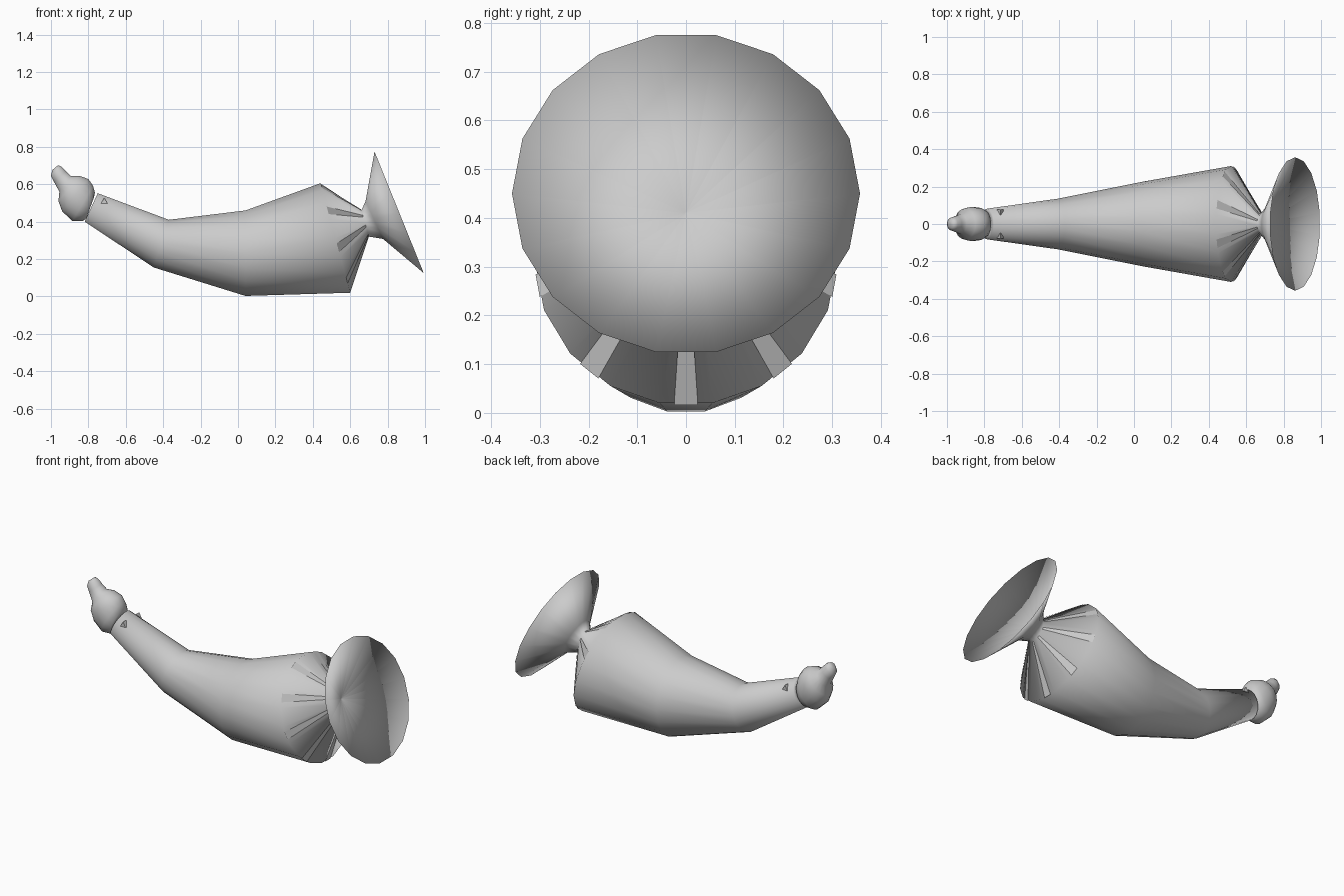
import bpy, bmesh, math
from mathutils import Vector

if "Cube" in bpy.data.objects:
    bpy.data.objects.remove(bpy.data.objects["Cube"])

SIDES = 18


def ring_point(ring, a, scale=1.0):
    """Point at angle a on a ring (top x, top z, bottom x, bottom z, half width y)."""
    tx, tz, bx, bz, w = ring
    c = Vector(((tx + bx) / 2, 0, (tz + bz) / 2))
    up = Vector((tx - bx, 0, tz - bz)) / 2 / math.cos(math.pi / SIDES)
    return c + scale * (math.sin(a) * up + Vector((0, w * math.cos(a), 0)))


def add_object(name, bm, smooth=True):
    for f in bm.faces:
        f.smooth = smooth
    mesh = bpy.data.meshes.new(name)
    bm.to_mesh(mesh)
    bm.free()
    ob = bpy.data.objects.new(name, mesh)
    bpy.context.collection.objects.link(ob)
    return ob


def loft(name, rings):
    """Skin a closed, fully smooth surface through the rings."""
    bm = bmesh.new()
    loops = [[bm.verts.new(ring_point(r, 2 * math.pi * i / SIDES)) for i in range(SIDES)]
             for r in rings]
    for a, b in zip(loops, loops[1:]):
        for i in range(SIDES):
            j = (i + 1) % SIDES
            bm.faces.new((a[i], a[j], b[j], b[i]))
    bm.faces.new(loops[0][::-1])
    bm.faces.new(loops[-1])
    bmesh.ops.recalc_face_normals(bm, faces=bm.faces)
    return add_object(name, bm)


edge = (0.44, 0.605, 0.60, 0.02, 0.31)
neck = (0.66, 0.46, 0.70, 0.32, 0.055)

# Horn, gathered cloth, tied neck and flared mouth in one soft skin
loft("horn_body", [
    (-0.76, 0.53, -0.805, 0.425, 0.060),
    (-0.75, 0.552, -0.82, 0.40, 0.082),
    (-0.37, 0.41, -0.45, 0.155, 0.135),
    (0.04, 0.46, 0.04, 0.003, 0.225),
    edge,
    neck,
    (0.682, 0.51, 0.775, 0.308, 0.105),
    (0.730, 0.775, 0.993, 0.125, 0.357),
    (0.690, 0.412, 0.692, 0.408, 0.002),
])

# Folded-in pleats of the gather, turned inward
bm = bmesh.new()
for k in range(9):
    a = math.radians(30 + 40 * k)
    h = math.radians(4.5)
    quad = [ring_point(r, a + s * h, f) for r, s, f in
            ((edge, -1, 1.0), (edge, 1, 1.0), (neck, 1, 1.1), (neck, -1, 1.1))]
    face = bm.faces.new([bm.verts.new(p) for p in quad])
    face.normal_update()
    mid = face.calc_center_median()
    outward = mid - Vector((0.45, 0, 0.33))
    if face.normal.dot(outward) > 0:
        face.normal_flip()
add_object("gather_pleats", bm, smooth=False)

# Rounded knob with a bent tip at the narrow end
loft("end_knob", [
    (-0.77, 0.53, -0.81, 0.42, 0.055),
    (-0.765, 0.555, -0.83, 0.403, 0.074),
    (-0.775, 0.592, -0.885, 0.403, 0.088),
    (-0.80, 0.628, -0.94, 0.455, 0.092),
    (-0.848, 0.645, -0.96, 0.51, 0.083),
    (-0.895, 0.645, -0.955, 0.56, 0.055),
    (-0.92, 0.67, -0.985, 0.615, 0.042),
    (-0.942, 0.693, -1.0, 0.645, 0.036),
    (-0.962, 0.702, -0.992, 0.677, 0.022),
])

# Small three-sided pins on both flanks
for side, label in ((-1, "front"), (1, "back")):
    bpy.ops.mesh.primitive_cylinder_add(
        vertices=3, radius=0.02, depth=0.03,
        location=(-0.715, side * 0.062, 0.508), rotation=(math.pi / 2, 0, 0))
    bpy.context.object.name = label + "_pin"
